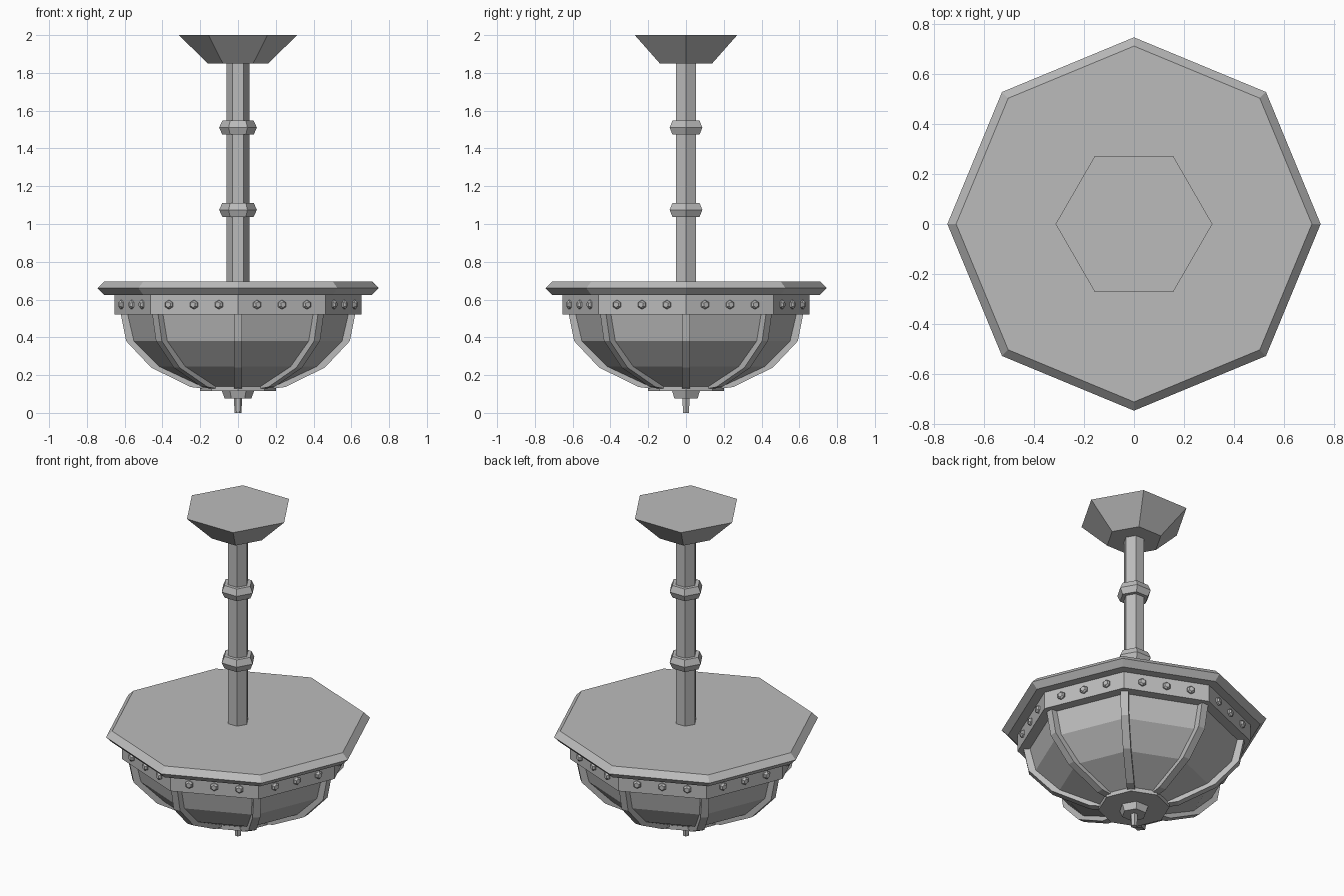
import bpy, bmesh
from math import sin, cos, pi, radians
from mathutils import Matrix

cube = bpy.data.objects.get("Cube")
if cube:
    bpy.data.objects.remove(cube)

metal = bpy.data.materials.new("grey_metal")
metal.use_nodes = True
GREY = (0.5, 0.5, 0.5, 1)
metal.diffuse_color = GREY
metal.node_tree.nodes["Principled BSDF"].inputs["Base Color"].default_value = GREY


def finish(name, bm):
    bmesh.ops.recalc_face_normals(bm, faces=bm.faces)
    mesh = bpy.data.meshes.new(name)
    bm.to_mesh(mesh)
    bm.free()
    mesh.materials.append(metal)
    obj = bpy.data.objects.new(name, mesh)
    bpy.context.collection.objects.link(obj)
    return obj


def add_lathe(bm, sides, profile, matrix=Matrix()):
    """Faceted solid from (radius, height) pairs, capped at both ends."""
    rings = [[bm.verts.new(matrix @ Matrix.Rotation(2 * pi * i / sides, 4, 'Z')
                           @ Matrix.Translation((r, 0, z)).to_translation())
              for i in range(sides)] for r, z in profile]
    for low, high in zip(rings, rings[1:]):
        for i in range(sides):
            j = (i + 1) % sides
            bm.faces.new((low[i], low[j], high[j], high[i]))
    bm.faces.new(rings[0][::-1])
    bm.faces.new(rings[-1])


def lathe(name, sides, profile):
    bm = bmesh.new()
    add_lathe(bm, sides, profile)
    return finish(name, bm)


# Ceiling mount, hexagonal rod and its collars
lathe("ceiling_mount", 6, [(0.16, 1.85), (0.313, 2.0)])
lathe("rod", 6, [(0.06, 0.69), (0.06, 1.86)])
for label, z in (("lower", 1.075), ("upper", 1.51)):
    lathe(label + "_collar", 6, [(0.083, z - 0.037), (0.1, z), (0.083, z + 0.037)])

# Octagonal lid, band and bowl
lathe("lid", 8, [(0.71, 0.625), (0.745, 0.66), (0.71, 0.695)])
lathe("band", 8, [(0.655, 0.52), (0.655, 0.63)])
BOWL = [(0.2, 0.14), (0.425, 0.245), (0.56, 0.38), (0.595, 0.53)]
lathe("bowl", 8, BOWL)

# Bottom plate and finial
lathe("bottom_plate", 8, [(0.2, 0.115), (0.2, 0.145)])
lathe("finial_nut", 6, [(0.07, 0.075), (0.085, 0.115), (0.085, 0.12)])
lathe("finial_tip", 6, [(0.018, 0), (0.022, 0.08)])

# Ribs along the corners of the bowl
OUTER = [(0.18, 0.128), (0.25, 0.137), (0.46, 0.24), (0.592, 0.38), (0.622, 0.53)]
INNER = [(0.18, 0.15), (0.23, 0.165), (0.4, 0.255), (0.53, 0.39), (0.57, 0.53)]
bm = bmesh.new()
for k in range(8):
    turn = Matrix.Rotation(k * pi / 4, 4, 'Z')
    loops = []
    for (ro, zo), (ri, zi) in zip(OUTER, INNER):
        corners = [(ri, -1, zi), (ro, -1, zo), (ro, 1, zo), (ri, 1, zi)]
        loops.append([bm.verts.new(turn @ Matrix.Translation(
            (r, side * 0.022, z)).to_translation()) for r, side, z in corners])
    for a, b in zip(loops, loops[1:]):
        for i in range(4):
            j = (i + 1) % 4
            bm.faces.new((a[i], a[j], b[j], b[i]))
    bm.faces.new(loops[0])
    bm.faces.new(loops[-1])
finish("ribs", bm)

# Three bolts on each side of the band
bm = bmesh.new()
apothem = 0.655 * cos(pi / 8)
for k in range(8):
    for step in (-1, 0, 1):
        place = (Matrix.Rotation((k + 0.5) * pi / 4, 4, 'Z')
                 @ Matrix.Translation((apothem, step * 0.143, 0.573))
                 @ Matrix.Rotation(radians(90), 4, 'Y'))
        add_lathe(bm, 6, [(0.024, -0.005), (0.024, 0.008), (0.015, 0.018)], place)
finish("bolts", bm)
